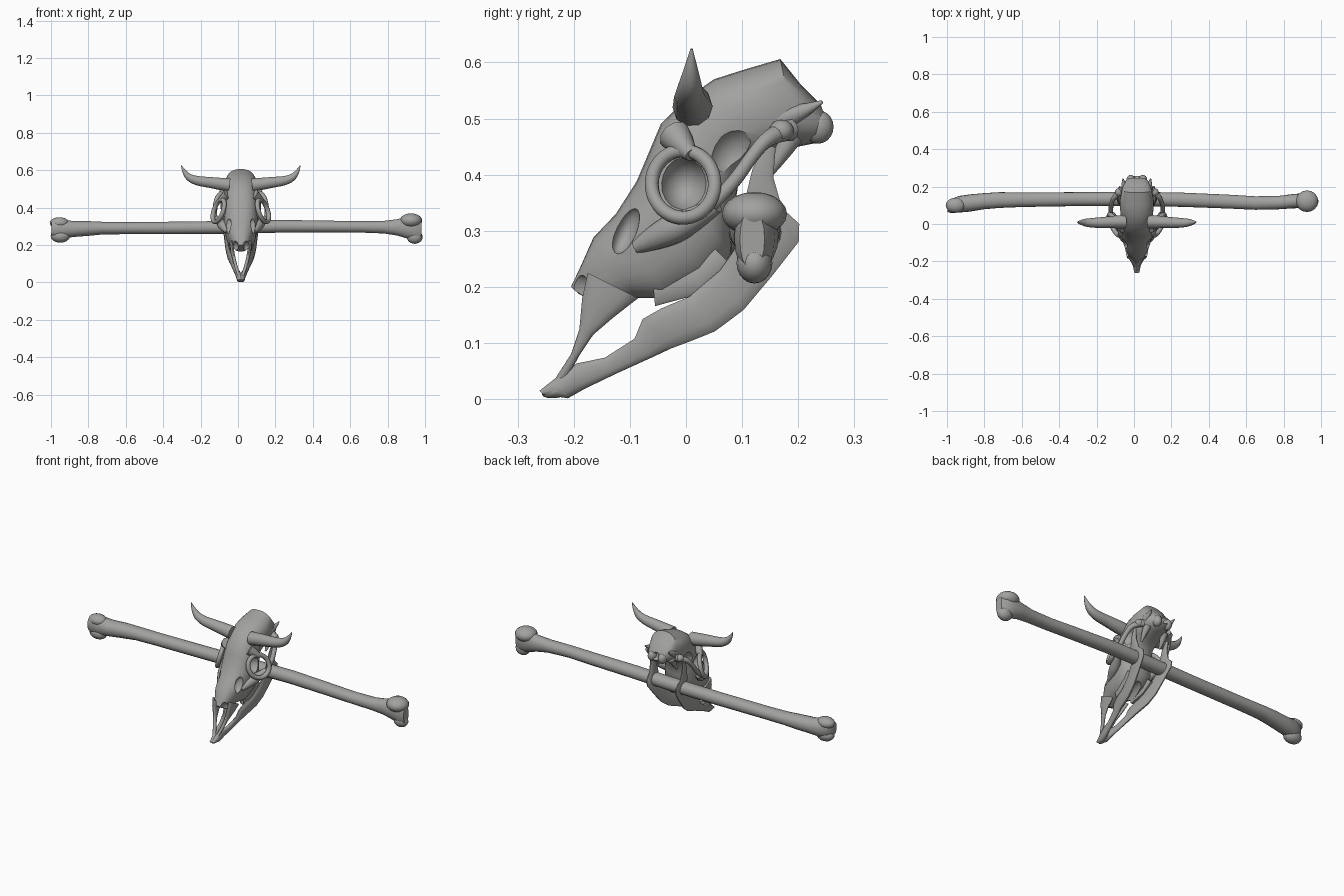
import bpy, bmesh, math
from mathutils import Vector as V, Matrix

CX = 0.015          # the skull sits slightly right of centre
bone_mat = bpy.data.materials.new("grey_bone")
bone_mat.diffuse_color = (0.36, 0.36, 0.35, 1)


def finish(ob, angle=40):
    ob.data.materials.clear()
    ob.data.materials.append(bone_mat)
    bpy.ops.object.select_all(action='DESELECT')
    ob.select_set(True)
    bpy.context.view_layer.objects.active = ob
    bpy.ops.object.shade_smooth_by_angle(angle=math.radians(angle))
    return ob


def to_object(name, bm):
    bmesh.ops.recalc_face_normals(bm, faces=bm.faces)
    me = bpy.data.meshes.new(name)
    bm.to_mesh(me)
    bm.free()
    ob = bpy.data.objects.new(name, me)
    bpy.context.collection.objects.link(ob)
    return finish(ob)


def loft(name, stations, n=20, power=2.4):
    """Skin rounded sections given as (centre, half axis u, half axis v)."""
    bm = bmesh.new()
    rings = []
    for c, u, v in stations:
        ring = []
        for i in range(n):
            a = 2 * math.pi * i / n
            p, q = math.cos(a), math.sin(a)
            p = math.copysign(abs(p) ** (2 / power), p)
            q = math.copysign(abs(q) ** (2 / power), q)
            ring.append(bm.verts.new(V(c) + V(u) * p + V(v) * q))
        rings.append(ring)
    for r, s in zip(rings, rings[1:]):
        for i in range(n):
            j = (i + 1) % n
            bm.faces.new((r[i], r[j], s[j], s[i]))
    bm.faces.new(rings[0])
    bm.faces.new(rings[-1])
    return to_object(name, bm)


def profile_loft(name, rows, side=0, **kw):
    """Rows: top y, top z, bottom y, bottom z, x offset, half width."""
    st = []
    for ty, tz, by, bz, x, w in rows:
        t, b = V((0, ty, tz)), V((0, by, bz))
        st.append(((t + b) / 2 + V((CX + side * x, 0, 0)), (w, 0, 0), (t - b) / 2))
    return loft(name, st, **kw)


def tube(name, pts, side=1, closed=False):
    """Round tube through (x, y, z, radius) points."""
    cu = bpy.data.curves.new(name, 'CURVE')
    cu.dimensions = '3D'
    cu.bevel_depth, cu.bevel_resolution = 1, 3
    cu.use_fill_caps = True
    sp = cu.splines.new('NURBS')
    sp.points.add(len(pts) - 1)
    for p, (x, y, z, r) in zip(sp.points, pts):
        p.co, p.radius = (CX + side * x, y, z, 1), r
    sp.order_u, sp.resolution_u = 3, 4
    sp.use_endpoint_u, sp.use_cyclic_u = not closed, closed
    ob = bpy.data.objects.new(name, cu)
    bpy.context.collection.objects.link(ob)
    bpy.ops.object.select_all(action='DESELECT')
    ob.select_set(True)
    bpy.context.view_layer.objects.active = ob
    bpy.ops.object.convert(target='MESH')
    return finish(bpy.context.view_layer.objects.active)


def ball(name, c, r, side=1, tilt=0):
    bm = bmesh.new()
    bmesh.ops.create_uvsphere(bm, u_segments=16, v_segments=10, radius=1)
    m = (Matrix.Translation((CX + side * c[0], c[1], c[2]))
         @ Matrix.Rotation(tilt, 4, 'X') @ Matrix.Diagonal((*r, 1)))
    bmesh.ops.transform(bm, matrix=m, verts=bm.verts)
    return to_object(name, bm)


def cut(ob, cutter):
    cutter.hide_render = True
    mod = ob.modifiers.new("cut", 'BOOLEAN')
    mod.operation, mod.object, mod.solver = 'DIFFERENCE', cutter, 'EXACT'
    bpy.ops.object.select_all(action='DESELECT')
    ob.select_set(True)
    bpy.context.view_layer.objects.active = ob
    bpy.ops.object.modifier_apply(modifier=mod.name)
    bpy.data.objects.remove(cutter)


# Upper skull, from nose tip over the forehead to the back of the head
skull = profile_loft("skull", [
    (-.205, .200, -.192, .188, 0, .014), (-.187, .238, -.150, .165, 0, .042),
    (-.165, .288, -.085, .180, 0, .062), (-.125, .330, -.030, .172, 0, .078),
    (-.088, .388, .040, .210, 0, .090), (-.066, .440, .080, .255, 0, .094),
    (-.045, .490, .085, .330, 0, .088), (.000, .535, .095, .395, 0, .086),
    (.050, .570, .120, .420, 0, .090), (.100, .586, .150, .430, 0, .092),
    (.168, .606, .200, .450, 0, .080), (.205, .560, .235, .457, 0, .068),
    (.240, .525, .258, .475, 0, .042)], n=28)
for s in (-1, 1):
    # eye sockets, temple hollows and nose side openings
    cut(skull, ball("socket_cutter", (.115, -.005, .385), (.070, .045, .050), s))
    cut(skull, ball("temple_cutter", (.125, .085, .435), (.060, .050, .058), s, -.5))
    cut(skull, ball("nose_cutter", (.072, -.108, .300), (.032, .020, .045), s, -.4))
    cut(skull, ball("nostril_cutter", (.030, -.185, .190), (.018, .035, .030), s, -.5))
cut(skull, ball("neck_hole_cutter", (0, .262, .495), (.024, .035, .022)))
cut(skull, ball("palate_cutter", (0, -.04, .165), (.042, .13, .035), 1, .45))
finish(skull, 40)

for s, tag in ((-1, "left"), (1, "right")):
    # Horn
    tube("horn_" + tag, [(.06, .012, .520, .036), (.10, .012, .525, .035),
         (.17, .008, .535, .030), (.24, .006, .543, .026),
         (.295, .008, .570, .018), (.318, .010, .624, .002)], s)
    # Rim around the eye, slanting outward to the rear
    rim = []
    for i in range(12):
        a = 2 * math.pi * i / 12
        y, z = -.005 + .058 * math.cos(a), .383 + .062 * math.sin(a)
        rim.append((.119 + .45 * (y + .005) - .018 * math.sin(a), y, z, .0125))
    tube("eye_rim_" + tag, rim, s, closed=True)
    tube("brow_" + tag, [(.07, -.02, .47, .03), (.095, -.005, .45, .022),
                         (.115, .01, .435, .012)], s)
    # Cheek bone below the eye, and arch running back to the ear
    tube("cheek_" + tag, [(.07, -.09, .27, .012), (.085, -.04, .295, .03),
                          (.108, .01, .318, .024), (.132, .055, .345, .014)], s)
    tube("cheek_arch_" + tag, [(.138, .045, .345, .012), (.140, .085, .385, .013),
         (.134, .115, .43, .012), (.118, .15, .472, .014), (.075, .185, .48, .02)], s)
    ball("ear_knob_" + tag, (.095, .170, .478), (.022, .022, .02), s)
    # Points and knobs around the neck joint
    ball("neck_knob_" + tag, (.032, .235, .485), (.024, .028, .030), s)
    tube("neck_spike_" + tag, [(.06, .17, .50, .025), (.070, .205, .51, .015),
                               (.074, .243, .53, .003)], s)
    tube("skull_base_spike_" + tag, [(.055, .19, .47, .02), (.060, .165, .43, .015),
                                     (.058, .145, .395, .005)], s)
    # Prong at the front of the upper jaw
    profile_loft("muzzle_prong_" + tag, [
        (-.175, .225, -.085, .180, .050, .010), (-.185, .180, -.130, .145, .045, .010),
        (-.190, .125, -.165, .115, .035, .009), (-.205, .080, -.190, .078, .024, .009),
        (-.232, .038, -.212, .036, .010, .009)], s, n=12)
    # Upper and lower teeth rows
    profile_loft("upper_teeth_" + tag, [
        (-.06, .215, -.055, .165, .048, .011), (.01, .24, .03, .188, .055, .013),
        (.05, .27, .085, .235, .060, .012)], s, n=10, power=4)
    # Lower jaw half with its upright rear branch
    profile_loft("lower_jaw_" + tag, [
        (-.261, .015, -.255, .008, .004, .010), (-.235, .036, -.210, .001, .007, .014),
        (-.195, .064, -.180, .018, .014, .013), (-.145, .074, -.122, .046, .027, .010),
        (-.092, .108, -.060, .074, .040, .010), (-.078, .143, -.025, .090, .047, .012),
        (-.045, .162, .010, .103, .053, .014), (.005, .183, .052, .120, .061, .013),
        (.060, .230, .103, .158, .071, .012), (.095, .280, .155, .220, .080, .010),
        (.098, .312, .202, .280, .089, .008), (.100, .340, .203, .312, .093, .008),
        (.108, .370, .172, .340, .096, .008), (.118, .410, .156, .395, .100, .008),
        (.142, .455, .160, .448, .104, .005)], s, n=14)

# Chin joining both jaw halves
ball("chin", (0, -.222, .017), (.020, .036, .013), 1, .25)

# Long bone behind the jaw: x, y, z, half depth, half height
rows = [(-.998, .085, .290, .020, .036), (-.980, .095, .288, .036, .052),
        (-.940, .105, .285, .044, .052), (-.880, .112, .285, .046, .043),
        (-.800, .122, .288, .043, .040), (-.720, .128, .290, .042, .034),
        (-.600, .130, .290, .039, .033), (-.300, .133, .291, .037, .034),
        (.000, .134, .295, .038, .035), (.250, .130, .300, .038, .034),
        (.500, .120, .298, .037, .032), (.650, .112, .297, .036, .031),
        (.780, .115, .295, .036, .034), (.850, .122, .294, .038, .044),
        (.910, .125, .292, .040, .060), (.955, .122, .288, .036, .068),
        (.980, .118, .285, .022, .054)]
loft("long_bone", [((x, y, z), (0, ry, 0), (0, 0, rz)) for x, y, z, ry, rz in rows],
     n=18, power=2.1)

# Rounded joint knobs on both ends of the long bone
for name, c, r in (
        ("left_upper_knob", (-.955, .100, .318), (.052, .040, .030)),
        ("left_lower_knob", (-.950, .098, .248), (.052, .038, .036)),
        ("right_upper_knob", (.925, .122, .330), (.060, .058, .039)),
        ("right_lower_knob", (.945, .122, .242), (.042, .032, .036))):
    ball(name, (c[0] - CX, c[1], c[2]), r)
